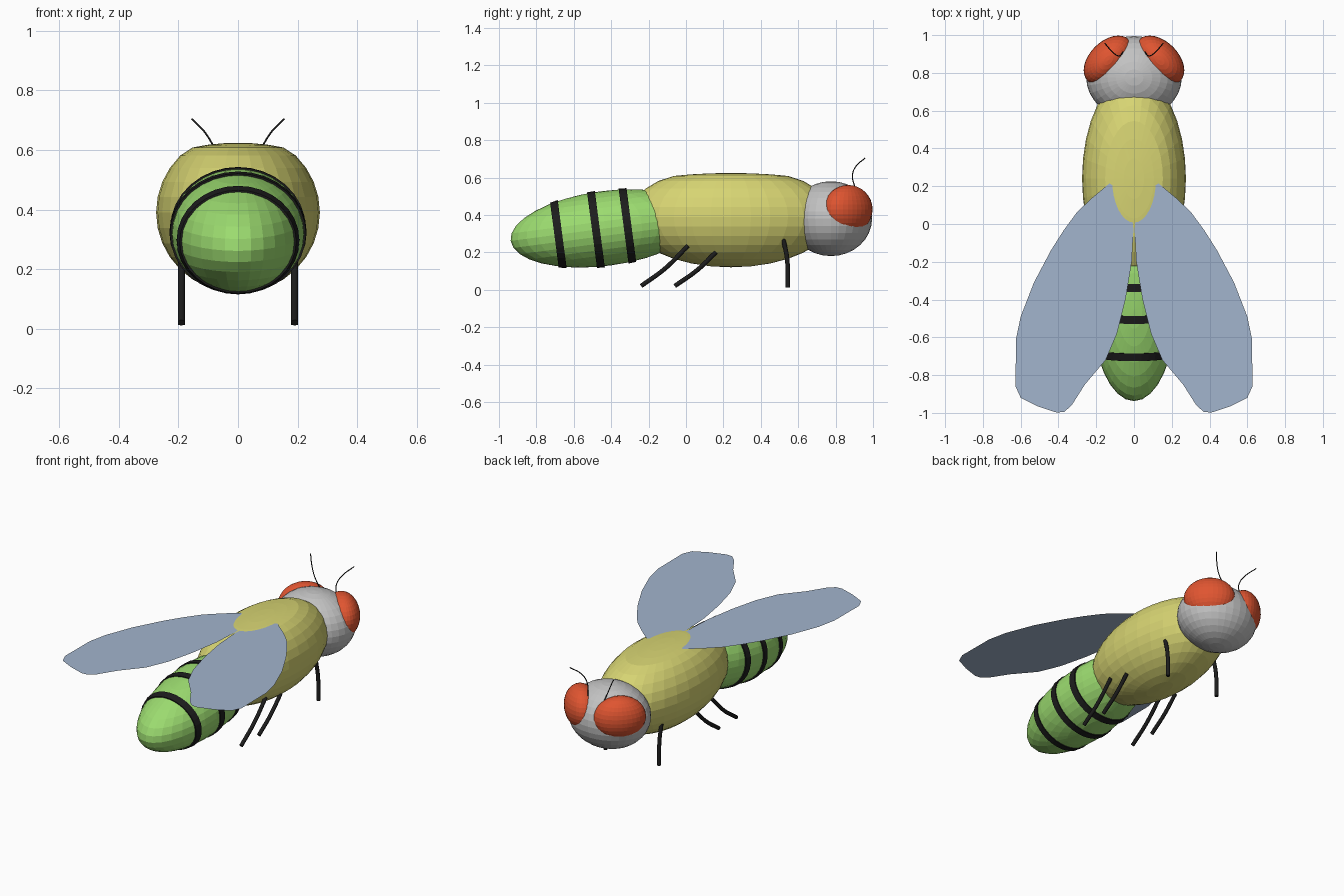
import bpy, bmesh, math
from mathutils import Matrix, Vector

if "Cube" in bpy.data.objects:
    bpy.data.objects.remove(bpy.data.objects["Cube"])


def material(name, rgb):
    m = bpy.data.materials.new(name)
    m.diffuse_color = (*rgb, 1)
    m.use_nodes = True
    m.node_tree.nodes["Principled BSDF"].inputs["Base Color"].default_value = m.diffuse_color
    return m


YELLOW = material("thorax yellow", (0.68, 0.66, 0.17))
GREEN = material("abdomen green", (0.33, 0.71, 0.16))
GREY = material("head grey", (0.54, 0.54, 0.54))
RED = material("eye red", (0.74, 0.09, 0.03))
BLACK = material("black", (0.012, 0.012, 0.012))
BLUE = material("wing blue", (0.36, 0.46, 0.61))


def finish(bm, name, mat):
    bmesh.ops.recalc_face_normals(bm, faces=bm.faces)
    me = bpy.data.meshes.new(name)
    bm.to_mesh(me)
    bm.free()
    me.materials.append(mat)
    ob = bpy.data.objects.new(name, me)
    bpy.context.collection.objects.link(ob)
    return ob


def ellipsoid(name, center, radii, mat, rot=Matrix(), shape=None):
    bm = bmesh.new()
    bmesh.ops.create_uvsphere(bm, u_segments=32, v_segments=16, radius=1)
    bm.transform(Matrix.Translation(center) @ rot @ Matrix.Diagonal((*radii, 1)))
    if shape:
        for v in bm.verts:
            shape(v)
    return finish(bm, name, mat)


def tube(name, points, radius, mat, smooth=True):
    """Capped round tube along a curved path."""
    cu = bpy.data.curves.new(name, 'CURVE')
    cu.dimensions = '3D'
    cu.bevel_depth = radius
    cu.bevel_resolution = 2
    cu.resolution_u = 6
    cu.use_fill_caps = True
    sp = cu.splines.new('BEZIER')
    sp.bezier_points.add(len(points) - 1)
    for bp, p in zip(sp.bezier_points, points):
        bp.co = p
        bp.handle_left_type = bp.handle_right_type = 'AUTO'
    cu.materials.append(mat)
    ob = bpy.data.objects.new(name, cu)
    bpy.context.collection.objects.link(ob)


# Thorax with a flattened top
def flatten_top(v):
    if v.co.z > 0.605:
        v.co.z = 0.605 + (v.co.z - 0.605) * 0.35


ellipsoid("thorax", (0, 0.24, 0.39), (0.275, 0.55, 0.27), YELLOW, shape=flatten_top)

# Head
ellipsoid("head", (0, 0.775, 0.38), (0.253, 0.22, 0.2), GREY)

# Abdomen, drooping towards the tail
AB_CENTER = Vector((0, -0.43, 0.328))
AB_RADII = (0.225, 0.512, 0.2)
AB_ROT = Matrix.Rotation(math.radians(7.5), 4, 'X')
ellipsoid("abdomen", AB_CENTER, AB_RADII, GREEN, AB_ROT)


# Raised stripes that follow the abdomen surface
def stripe(name, y, half_width=0.021, lift=0.006):
    bm = bmesh.new()
    rings = []
    for dy, off in ((-half_width, -0.02), (-half_width, lift),
                    (half_width, lift), (half_width, -0.02)):
        k = math.sqrt(1 - ((y + dy) / AB_RADII[1]) ** 2)
        rx, rz = AB_RADII[0] * k + off, AB_RADII[2] * k + off
        rings.append([bm.verts.new((rx * math.cos(a), y + dy, rz * math.sin(a)))
                      for a in (math.tau * i / 32 for i in range(32))])
    for r in range(4):
        a, b = rings[r], rings[(r + 1) % 4]
        for i in range(32):
            j = (i + 1) % 32
            bm.faces.new((a[i], a[j], b[j], b[i]))
    bm.transform(Matrix.Translation(AB_CENTER) @ AB_ROT)
    finish(bm, name, BLACK)


for label, y in (("front", 0.118), ("middle", -0.052), ("rear", -0.255)):
    stripe(label + "_stripe", y)

# Paired parts
WING = [(0.02, 0.15), (0.13, 0.215), (0.22, 0.14), (0.30, 0.065), (0.37, -0.03),
        (0.44, -0.14), (0.53, -0.31), (0.60, -0.49), (0.625, -0.61), (0.627, -0.86),
        (0.60, -0.92), (0.51, -0.965), (0.41, -0.998), (0.37, -0.995), (0.33, -0.96),
        (0.26, -0.85), (0.15, -0.72), (0.09, -0.58), (0.045, -0.40), (0.012, -0.20),
        (0.003, -0.03)]
LEGS = {"front": [(0.52, 0.27), (0.54, 0.17), (0.545, 0.013)],
        "middle": [(0.16, 0.20), (0.06, 0.105), (-0.06, 0.02)],
        "back": [(0.01, 0.235), (-0.11, 0.115), (-0.24, 0.02)]}
ANTENNA = [(0.055, 0.915, 0.52), (0.08, 0.89, 0.605),
           (0.108, 0.905, 0.655), (0.155, 0.957, 0.704)]

for side, s in (("right", 1), ("left", -1)):
    # Eyes
    ellipsoid(side + "_eye", (s * 0.136, 0.867, 0.43), (0.155, 0.10, 0.13), RED,
              Matrix.Rotation(-s * math.radians(45), 4, 'Z'))
    # Wings
    bm = bmesh.new()
    f = bm.faces.new([bm.verts.new((s * x, y, 0.615)) for x, y in WING])
    wing = finish(bm, side + "_wing", BLUE)
    if wing.data.polygons[0].normal.z < 0:
        wing.data.flip_normals()
    # Legs
    for label, path in LEGS.items():
        tube(f"{label}_{side}_leg", [(s * 0.19, y, z) for y, z in path], 0.012, BLACK)
    # Antennae
    tube(side + "_antenna", [(s * x, y, z) for x, y, z in ANTENNA], 0.003, BLACK)
